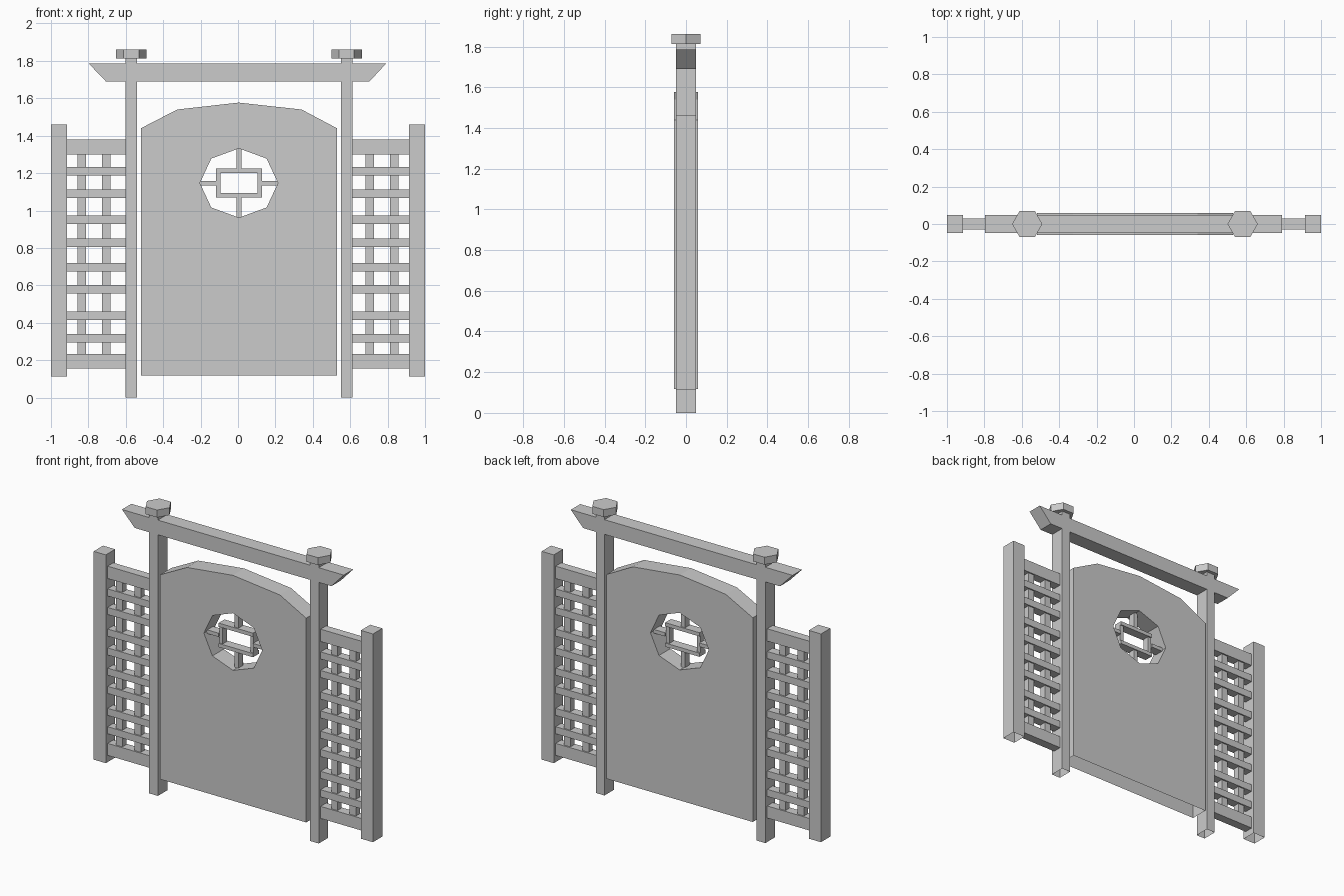
import bpy, bmesh, math
from mathutils import Matrix

cube = bpy.data.objects.get("Cube")
if cube:
    bpy.data.objects.remove(cube, do_unlink=True)

# One plain grey for the whole gate
grey = bpy.data.materials.new("plain_grey")
GREY = (0.6, 0.6, 0.6, 1)
grey.diffuse_color = GREY
grey.use_nodes = True
grey.node_tree.nodes["Principled BSDF"].inputs["Base Color"].default_value = GREY


def finish(bm, name, open_bottom=False):
    bmesh.ops.recalc_face_normals(bm, faces=bm.faces[:])
    if open_bottom:
        bm.normal_update()
        low = [f for f in bm.faces if f.normal.z < -0.9
               and f.calc_center_median().z < 0.2]
        bmesh.ops.delete(bm, geom=low, context='FACES')
    mesh = bpy.data.meshes.new(name)
    bm.to_mesh(mesh)
    bm.free()
    mesh.materials.append(grey)
    obj = bpy.data.objects.new(name, mesh)
    bpy.context.collection.objects.link(obj)


def slab(name, loops, half_depth, open_bottom=False):
    """Extrude an x-z outline (plus optional hole outlines) along y."""
    bm = bmesh.new()
    edges = []
    for loop in loops:
        verts = [bm.verts.new((x, -half_depth, z)) for x, z in loop]
        edges += [bm.edges.new((v, verts[i - 1])) for i, v in enumerate(verts)]
    bmesh.ops.triangle_fill(bm, edges=edges, use_beauty=True, normal=(0, -1, 0))
    grown = bmesh.ops.extrude_face_region(bm, geom=bm.faces[:], use_keep_orig=True)
    moved = [g for g in grown["geom"] if isinstance(g, bmesh.types.BMVert)]
    bmesh.ops.translate(bm, verts=moved, vec=(0, 2 * half_depth, 0))
    finish(bm, name, open_bottom)


def bar(name, x0, x1, z0, z1, half_depth, open_bottom=False):
    outline = [(x0, z0), (x1, z0), (x1, z1), (x0, z1)]
    slab(name, [outline], half_depth, open_bottom)


# Door leaf with faceted arch and octagonal opening
CX, CZ, RX, RZ = 0.005, 1.147, 0.209, 0.185
arch = [(-0.519, 0.118), (0.529, 0.118), (0.529, 1.44), (0.34, 1.54),
        (0.003, 1.577), (-0.325, 1.54), (-0.519, 1.44)]
opening = [(CX + RX * math.cos(k * math.pi / 4), CZ + RZ * math.sin(k * math.pi / 4))
           for k in range(8)]
slab("door", [arch, opening], 0.058, open_bottom=True)

# Grille inside the opening
W, H, T = 0.123, 0.078, 0.024
bar("grille_top", CX - W, CX + W, CZ + H - T, CZ + H, 0.03)
bar("grille_bottom", CX - W, CX + W, CZ - H, CZ - H + T, 0.03)
bar("grille_spoke_upper", CX - 0.014, CX + 0.014, CZ + H, CZ + RZ, 0.022)
bar("grille_spoke_lower", CX - 0.014, CX + 0.014, CZ - RZ, CZ - H, 0.022)
for side, s in (("left", 1), ("right", -1)):
    bar("grille_side_" + side, *sorted((CX + s * W, CX + s * (W - T))),
        CZ - H + T, CZ + H - T, 0.022)
    bar("grille_spoke_" + side, *sorted((CX + s * W, CX + s * RX)),
        CZ - T / 2, CZ + T / 2, 0.03)

# Crossbeam with slanted ends
slab("crossbeam", [[(-0.706, 1.69), (0.703, 1.69), (0.791, 1.785), (-0.797, 1.785)]], 0.048)

# Gate posts, hexagonal caps and lattice side panels
rails = [1.21, 1.09, 0.95, 0.828, 0.697, 0.579, 0.437, 0.318]
for side, s, px in (("left", 1, 0.581), ("right", -1, -0.571)):
    bar("gate_post_" + side, px - 0.031, px + 0.031, 0, 1.813, 0.048, True)

    # Cap corners point along x
    cap = bmesh.new()
    bmesh.ops.create_cone(
        cap, cap_ends=True, segments=6, radius1=0.081, radius2=0.081, depth=0.048,
        matrix=Matrix.Translation((px, 0, 1.837)) @ Matrix.Rotation(math.pi / 6, 4, 'Z'))
    finish(cap, "post_cap_" + side)

    bar("end_post_" + side, *sorted((s * 0.913, s)), 0.112, 1.46, 0.048, True)
    span = sorted((px + s * 0.031, s * 0.913))
    bar("panel_top_rail_" + side, *span, 1.3, 1.38, 0.029)
    bar("panel_bottom_rail_" + side, *span, 0.155, 0.233, 0.029)
    for i, z in enumerate(rails):
        bar(f"lattice_rail_{side}_{i}", *span, z - 0.023, z + 0.023, 0.029)
    for i, x in enumerate((0.704, 0.836)):
        bar(f"lattice_upright_{side}_{i}", s * x - 0.022, s * x + 0.022, 0.233, 1.3, 0.02)
